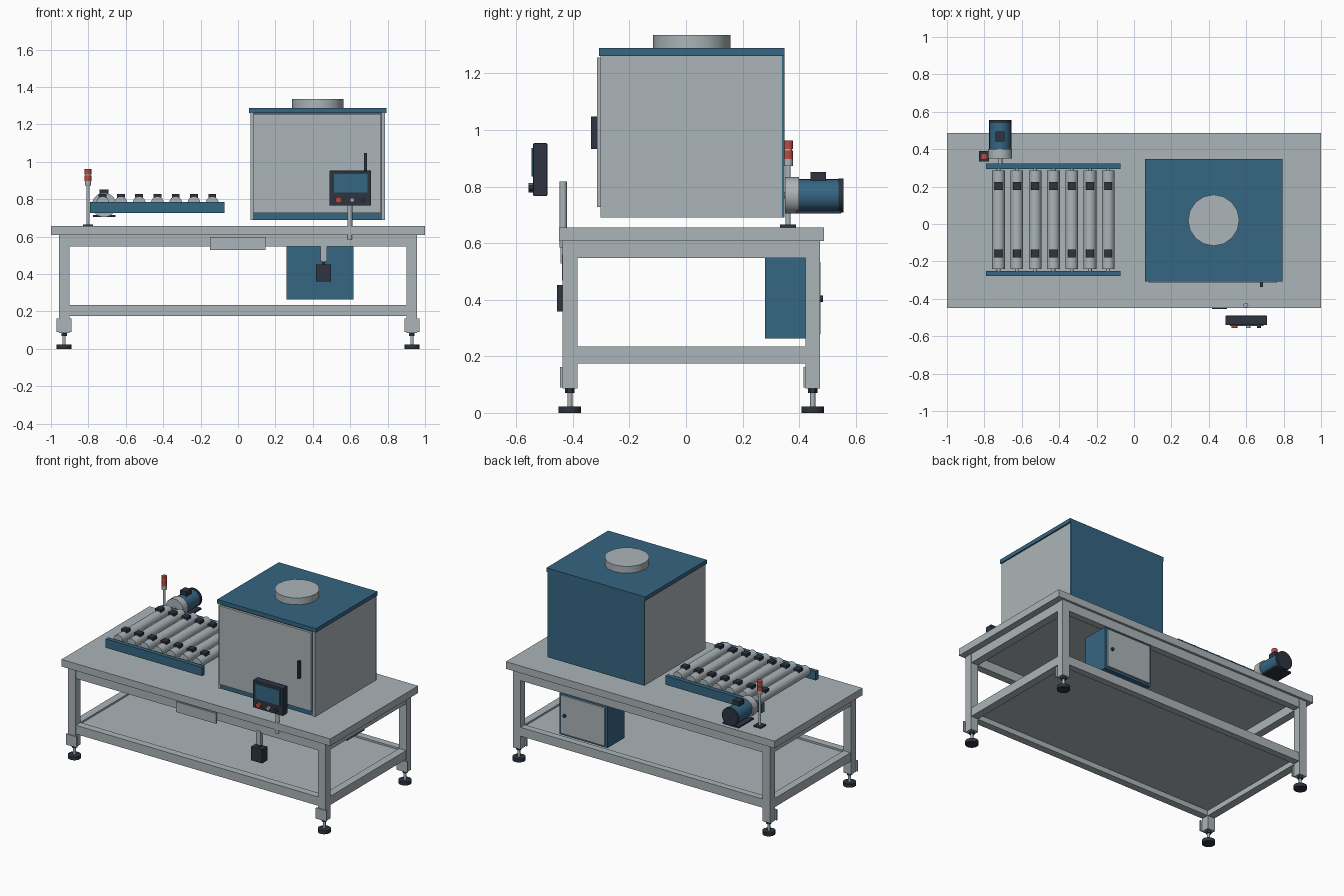
import bpy, math
from mathutils import Vector

if "Cube" in bpy.data.objects:
    bpy.data.objects.remove(bpy.data.objects["Cube"])


def material(name, rgb):
    m = bpy.data.materials.new(name)
    m.diffuse_color = (*rgb, 1)
    m.use_nodes = True
    m.node_tree.nodes["Principled BSDF"].inputs["Base Color"].default_value = m.diffuse_color
    return m


GREY = material("light grey metal", (0.41, 0.46, 0.48))
BLUE = material("steel blue", (0.036, 0.133, 0.225))
DARK = material("dark slate", (0.026, 0.034, 0.051))
RED = material("signal red", (0.5, 0.07, 0.055))


def box(name, x, y, z, mat, bevel=0):
    """Box given by its (min, max) extents on each axis."""
    bpy.ops.mesh.primitive_cube_add(
        size=1, location=[(a + b) / 2 for a, b in (x, y, z)])
    o = bpy.context.object
    o.name = name
    o.scale = [b - a for a, b in (x, y, z)]
    bpy.ops.object.transform_apply(location=False, rotation=False, scale=True)
    o.data.materials.append(mat)
    if bevel:
        m = o.modifiers.new("bevel", 'BEVEL')
        m.width, m.segments = bevel, 2
    return o


def cyl(name, start, end, r, mat, sides=24, r2=None):
    """Cylinder or cone running from start to end."""
    a, b = Vector(start), Vector(end)
    d = b - a
    bpy.ops.mesh.primitive_cone_add(
        vertices=sides, radius1=r, radius2=r if r2 is None else r2,
        depth=d.length, location=(a + b) / 2,
        rotation=d.to_track_quat('Z', 'Y').to_euler())
    o = bpy.context.object
    o.name = name
    o.data.materials.append(mat)
    bpy.ops.object.shade_smooth_by_angle(angle=math.radians(40))
    return o


# Table top and lower shelf
box("table_top", (-1, 1), (-0.448, 0.487), (0.608, 0.656), GREY)
box("lower_shelf", (-0.93, 0.93), (-0.41, 0.45), (0.21, 0.222), GREY)

# Legs with bracket plates and levelling feet
LEG_Y = ((-0.437, -0.384), (0.423, 0.473))
for sx in (-1, 1):
    cx = sx * 0.93
    for y0, y1 in LEG_Y:
        cy = (y0 + y1) / 2
        box("leg", (cx - 0.028, cx + 0.028), (y0, y1), (0.086, 0.608), GREY)
        box("foot_bracket", (cx - 0.04, cx + 0.04), (y0 - 0.008, y0),
            (0.09, 0.162), GREY)
        cyl("foot_nut", (cx, cy, 0.07), (cx, cy, 0.086), 0.017, DARK, 6)
        cyl("foot_stem", (cx, cy, 0.02), (cx, cy, 0.075), 0.009, GREY, 12)
        cyl("foot_pad", (cx, cy, 0), (cx, cy, 0.023), 0.04, DARK)

# Frame rails, upper and lower
for z in ((0.548, 0.608), (0.175, 0.234)):
    for y0, y1 in LEG_Y:
        box("long_rail", (-0.902, 0.902), (y0 + 0.002, y1 - 0.002), z, GREY)
    for sx in (-1, 1):
        box("end_rail", (sx * 0.93 - 0.026, sx * 0.93 + 0.026),
            (-0.384, 0.423), z, GREY)
box("name_plate", (-0.15, 0.147), (-0.444, -0.435), (0.528, 0.597), GREY)

# Machine cabin: blue body, grey side panels, front door, roof and vent
box("cabin_body", (0.08, 0.77), (-0.296, 0.34), (0.69, 1.262), BLUE)
box("cabin_back", (0.066, 0.786), (0.339, 0.348), (0.69, 1.262), BLUE)
for x in ((0.066, 0.08), (0.77, 0.786)):
    box("cabin_side", x, (-0.302, 0.339), (0.69, 1.262), GREY)
box("cabin_door", (0.081, 0.764), (-0.314, -0.298), (0.727, 1.255), GREY)
box("cabin_roof", (0.06, 0.795), (-0.307, 0.348), (1.262, 1.289), BLUE)
cyl("roof_vent", (0.426, 0.02, 1.285), (0.426, 0.02, 1.335), 0.137, GREY, 16)
box("door_handle", (0.674, 0.689), (-0.336, -0.314), (0.932, 1.048), DARK)

# Control panel with screen, buttons and post
box("panel_case", (0.489, 0.712), (-0.54, -0.49), (0.766, 0.953), DARK, 0.004)
box("panel_screen", (0.513, 0.693), (-0.546, -0.539), (0.835, 0.936), BLUE)
for x, r, mat in ((0.537, 0.017, RED), (0.61, 0.012, GREY), (0.668, 0.01, DARK)):
    cyl("panel_button", (x, -0.539, 0.796), (x, -0.556, 0.796), r, mat, 16)
cyl("panel_post", (0.598, -0.434, 0.584), (0.598, -0.434, 0.818), 0.013, GREY, 16)

# Pedal switch hanging from the front rail
box("switch_bar", (0.44, 0.476), (-0.438, -0.415), (0.467, 0.56), GREY)
box("switch_neck", (0.45, 0.466), (-0.435, -0.418), (0.45, 0.47), DARK)
box("switch_box", (0.417, 0.498), (-0.455, -0.4), (0.359, 0.452), DARK)

# Electrical cabinet under the table, door facing the back
box("cabinet", (0.26, 0.617), (0.28, 0.464), (0.263, 0.548), BLUE)
box("cabinet_door", (0.274, 0.603), (0.462, 0.475), (0.277, 0.534), GREY)
cyl("cabinet_lock", (0.57, 0.474, 0.403), (0.57, 0.485, 0.403), 0.011, DARK, 12)

# Roller conveyor
for y in ((-0.278, -0.25), (0.295, 0.324)):
    box("conveyor_rail", (-0.79, -0.073), y, (0.726, 0.785), BLUE)
for i in range(7):
    x = -0.724 + i * 0.0977
    cyl("roller", (x, -0.24, 0.781), (x, 0.287, 0.781), 0.034, GREY)
    cyl("roller_axle", (x, -0.26, 0.77), (x, 0.305, 0.77), 0.01, GREY, 12)
    for y in (-0.158, 0.203):
        box("roller_pad", (x - 0.021, x + 0.021), (y - 0.021, y + 0.021),
            (0.808, 0.828), DARK)

# Drive motor behind the conveyor
MX, MZ = -0.716, 0.769
cyl("motor_shaft", (MX, 0.3, MZ), (MX, 0.36, MZ), 0.012, GREY, 16)
cyl("gear_housing", (MX, 0.349, MZ), (MX, 0.4, MZ), 0.065, GREY, 28)
cyl("motor_body", (MX, 0.4, MZ), (MX, 0.54, MZ), 0.057, BLUE, 28)
cyl("motor_fan_cover", (MX, 0.539, MZ), (MX, 0.557, MZ), 0.06, DARK, 28)
box("motor_terminal_box", (MX - 0.024, MX + 0.024), (0.44, 0.494),
    (0.81, 0.852), DARK)
box("motor_base", (MX - 0.06, MX + 0.06), (0.388, 0.547), (0.704, 0.715), DARK)

# Signal beacon
BX, BY = -0.802, 0.361
box("beacon_base", (BX - 0.028, BX + 0.028), (BY - 0.028, BY + 0.028),
    (0.655, 0.665), DARK)
for name, z0, z1, r, mat in (("beacon_pole", 0.66, 0.88, 0.009, GREY),
                             ("beacon_socket", 0.873, 0.898, 0.017, GREY),
                             ("beacon_lamp", 0.898, 0.928, 0.018, RED),
                             ("beacon_spacer", 0.928, 0.932, 0.014, GREY),
                             ("beacon_lamp", 0.932, 0.962, 0.018, RED)):
    cyl(name, (BX, BY, z0), (BX, BY, z1), r, mat, 16)

# Centre the whole model front to back
for o in bpy.context.scene.objects:
    o.location.y += 0.0
